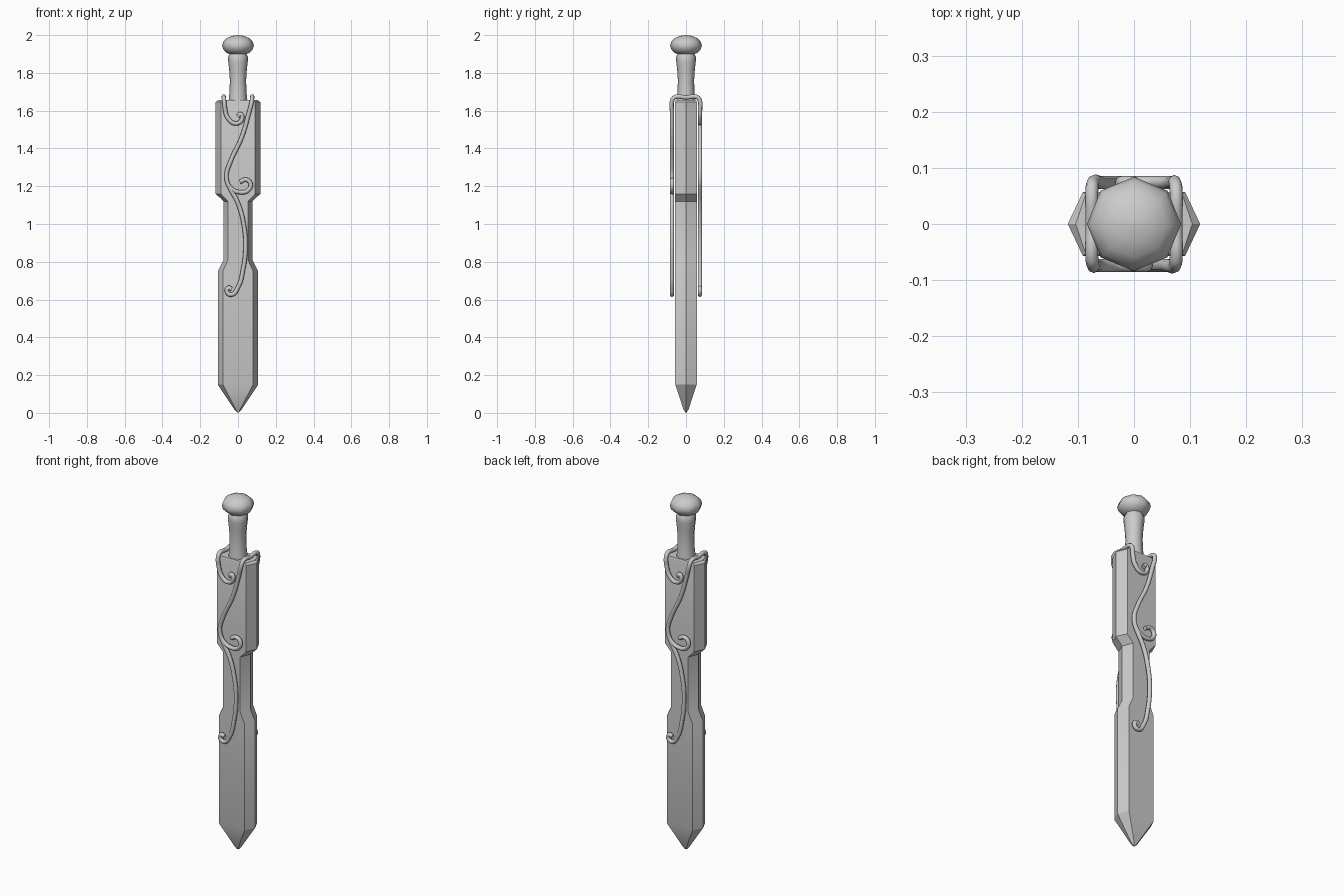
import bpy, bmesh, math

if "Cube" in bpy.data.objects:
    bpy.data.objects.remove(bpy.data.objects["Cube"])


def loft(name, rings, angle):
    """Skin a stack of equal-sized point rings and cap both ends."""
    bm = bmesh.new()
    loops = [[bm.verts.new(p) for p in ring] for ring in rings]
    n = len(loops[0])
    for a, b in zip(loops, loops[1:]):
        for i in range(n):
            j = (i + 1) % n
            bm.faces.new((a[i], a[j], b[j], b[i]))
    bm.faces.new(loops[0])
    bm.faces.new(loops[-1])
    bmesh.ops.recalc_face_normals(bm, faces=bm.faces)
    mesh = bpy.data.meshes.new(name)
    bm.to_mesh(mesh)
    bm.free()
    ob = bpy.data.objects.new(name, mesh)
    bpy.context.collection.objects.link(ob)
    bpy.context.view_layer.objects.active = ob
    ob.select_set(True)
    bpy.ops.object.shade_smooth_by_angle(angle=math.radians(angle))
    ob.select_set(False)
    return ob


def hex_ring(z, outer, face, depth):
    return [(outer, 0, z), (face, depth, z), (-face, depth, z),
            (-outer, 0, z), (-face, -depth, z), (face, -depth, z)]


def round_ring(z, r, n=8):
    return [(r * math.cos(2 * math.pi * i / n), r * math.sin(2 * math.pi * i / n), z)
            for i in range(n)]


def vine(name, points, turn):
    """Round tube through points, optionally turned to the other side."""
    cu = bpy.data.curves.new(name, 'CURVE')
    cu.dimensions = '3D'
    cu.bevel_depth = 0.0115
    cu.bevel_resolution = 2
    cu.resolution_u = 6
    cu.use_fill_caps = True
    sp = cu.splines.new('BEZIER')
    sp.bezier_points.add(len(points) - 1)
    for bp, p in zip(sp.bezier_points, points):
        bp.co = p
        bp.handle_left_type = bp.handle_right_type = 'AUTO'
    sp.use_smooth = True
    ob = bpy.data.objects.new(name, cu)
    ob.rotation_euler.z = turn
    bpy.context.collection.objects.link(ob)


# Sheath: hexagonal section, waisted, pointed tip
D = 0.057
sheath = [(0.003, 0.006, 0.004, 0.004), (0.02, 0.021, 0.012, 0.014),
          (0.15, 0.107, 0.08, D), (0.75, 0.107, 0.08, D), (0.81, 0.077, 0.053, D),
          (1.12, 0.077, 0.053, D), (1.16, 0.118, 0.091, D),
          (1.645, 0.118, 0.091, D), (1.657, 0.104, 0.086, 0.053)]
loft("sheath", [hex_ring(*s) for s in sheath], 25)

# Grip and pommel
grip = [(1.64, 0.051), (1.70, 0.045), (1.76, 0.043), (1.82, 0.047),
        (1.86, 0.052), (1.885, 0.052), (1.90, 0.045)]
loft("grip", [round_ring(*g) for g in grip], 50)
pommel = [(1.945 - 0.055 * math.cos(t), 0.084 * math.sin(t))
          for t in [0.05] + [math.pi * i / 8 for i in range(1, 8)] + [math.pi - 0.05]]
loft("pommel", [round_ring(*p) for p in pommel], 60)

# Vines: a front curl running over the mouth into the long scroll on the far side
Y = 0.074
curl = [(0.0, 1.568), (0.012, 1.582), (0.021, 1.555), (-0.012, 1.532),
        (-0.053, 1.56), (-0.069, 1.61), (-0.073, 1.65)]
scroll = [(0.073, 1.65), (0.058, 1.59), (0.02, 1.46), (-0.042, 1.325),
          (-0.061, 1.255), (-0.043, 1.195), (0.01, 1.168), (0.055, 1.18),
          (0.067, 1.213), (0.042, 1.235), (0.01, 1.222)]
branch = [(-0.055, 1.215), (-0.04, 1.185), (0.0, 1.11), (0.03, 1.0), (0.04, 0.89),
          (0.027, 0.76), (0.0, 0.665), (-0.034, 0.626), (-0.058, 0.64),
          (-0.05, 0.662), (-0.034, 0.655)]
over = [(-0.075, -0.062, 1.67), (-0.075, 0, 1.67), (-0.075, 0.062, 1.67)]
main = ([(x, -Y, z) for x, z in curl] + over + [(-x, Y, z) for x, z in scroll])
for side, turn in (("front", 0), ("back", math.pi)):
    vine(side + "_vine", main, turn)
    vine(side + "_lower_vine", [(x, -Y, z) for x, z in branch], turn)
